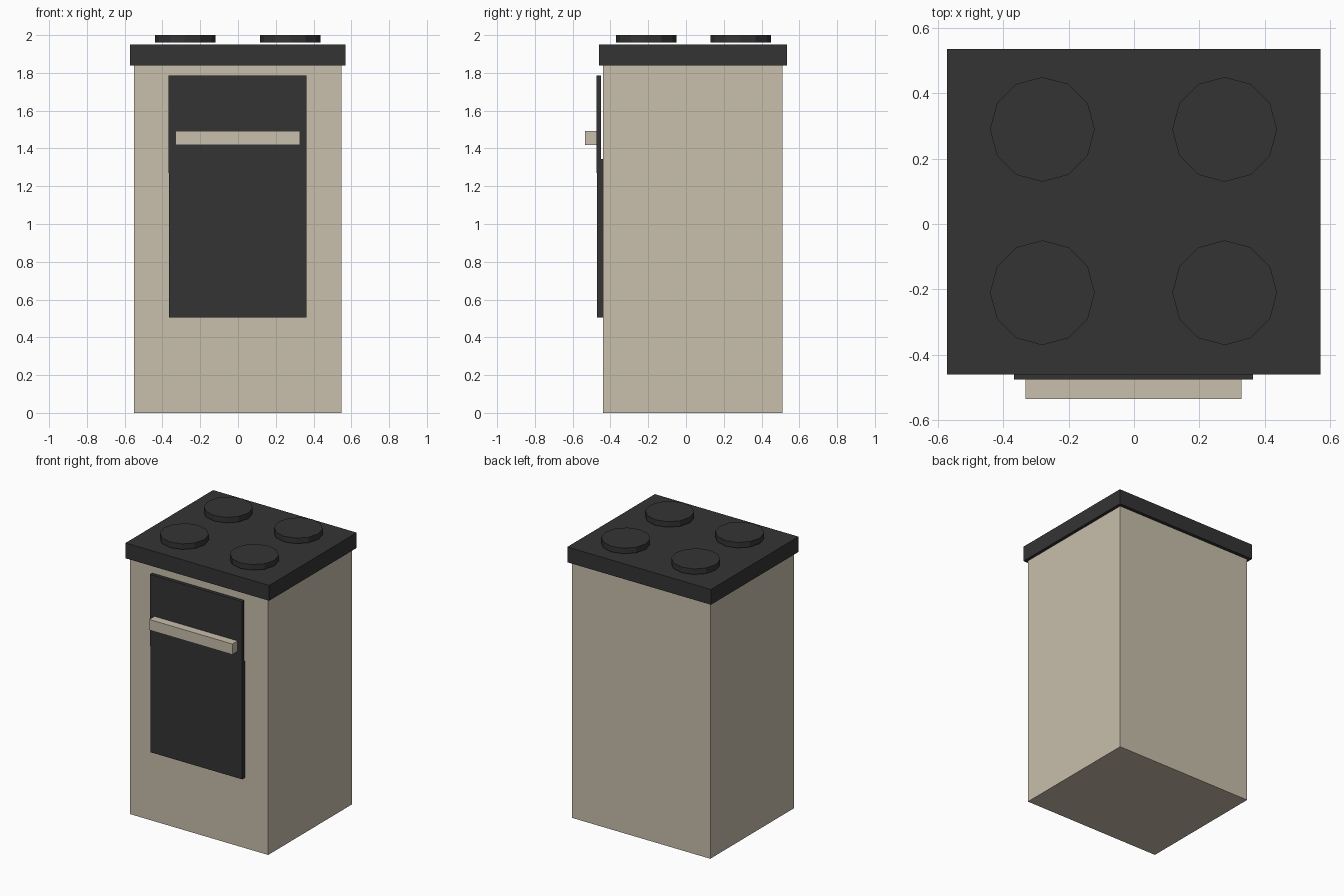
import bpy
import bmesh
from mathutils import Matrix, Vector

if "Cube" in bpy.data.objects:
    bpy.data.objects.remove(bpy.data.objects["Cube"])


def material(name, rgb):
    m = bpy.data.materials.new(name)
    m.diffuse_color = (*rgb, 1.0)
    m.use_nodes = True
    m.node_tree.nodes["Principled BSDF"].inputs["Base Color"].default_value = m.diffuse_color
    return m


BEIGE = material("beige_enamel", (0.58, 0.52, 0.41))
BLACK = material("black_enamel", (0.034, 0.034, 0.034))


def finish(name, bm, mat):
    mesh = bpy.data.meshes.new(name)
    bm.to_mesh(mesh)
    bm.free()
    mesh.materials.append(mat)
    ob = bpy.data.objects.new(name, mesh)
    bpy.context.collection.objects.link(ob)
    return ob


def box(name, x, y, z, mat):
    """Box from (min, max) ranges on each axis."""
    bm = bmesh.new()
    centre = Vector([(a + b) / 2 for a, b in (x, y, z)])
    size = [b - a for a, b in (x, y, z)]
    bmesh.ops.create_cube(bm, size=1, matrix=Matrix.Translation(centre) @ Matrix.Diagonal((*size, 1)))
    return finish(name, bm, mat)


def disc(name, x, y, z, radius, mat):
    """Twelve-sided flat-shaded disc."""
    bm = bmesh.new()
    bmesh.ops.create_cone(bm, cap_ends=True, segments=12, radius1=radius, radius2=radius,
                          depth=z[1] - z[0], matrix=Matrix.Translation((x, y, sum(z) / 2)))
    return finish(name, bm, mat)


# Cabinet and overhanging hob
box("cabinet", (-0.55, 0.548), (-0.44, 0.51), (0, 1.84), BEIGE)
box("hob_top", (-0.572, 0.57), (-0.46, 0.534), (1.84, 1.95), BLACK)

# Oven door: lower panel, upper panel overlapping it, and handle bar
box("door_lower", (-0.366, 0.362), (-0.47, -0.44), (0.505, 1.345), BLACK)
box("door_upper", (-0.367, 0.363), (-0.475, -0.45), (1.27, 1.785), BLACK)
box("door_handle", (-0.332, 0.329), (-0.534, -0.475), (1.417, 1.493), BEIGE)

# Four burners
for side, x in (("left", -0.28), ("right", 0.277)):
    for row, y in (("front", -0.21), ("back", 0.289)):
        disc(f"burner_{row}_{side}", x, y, (1.96, 2.0), 0.16, BLACK)
